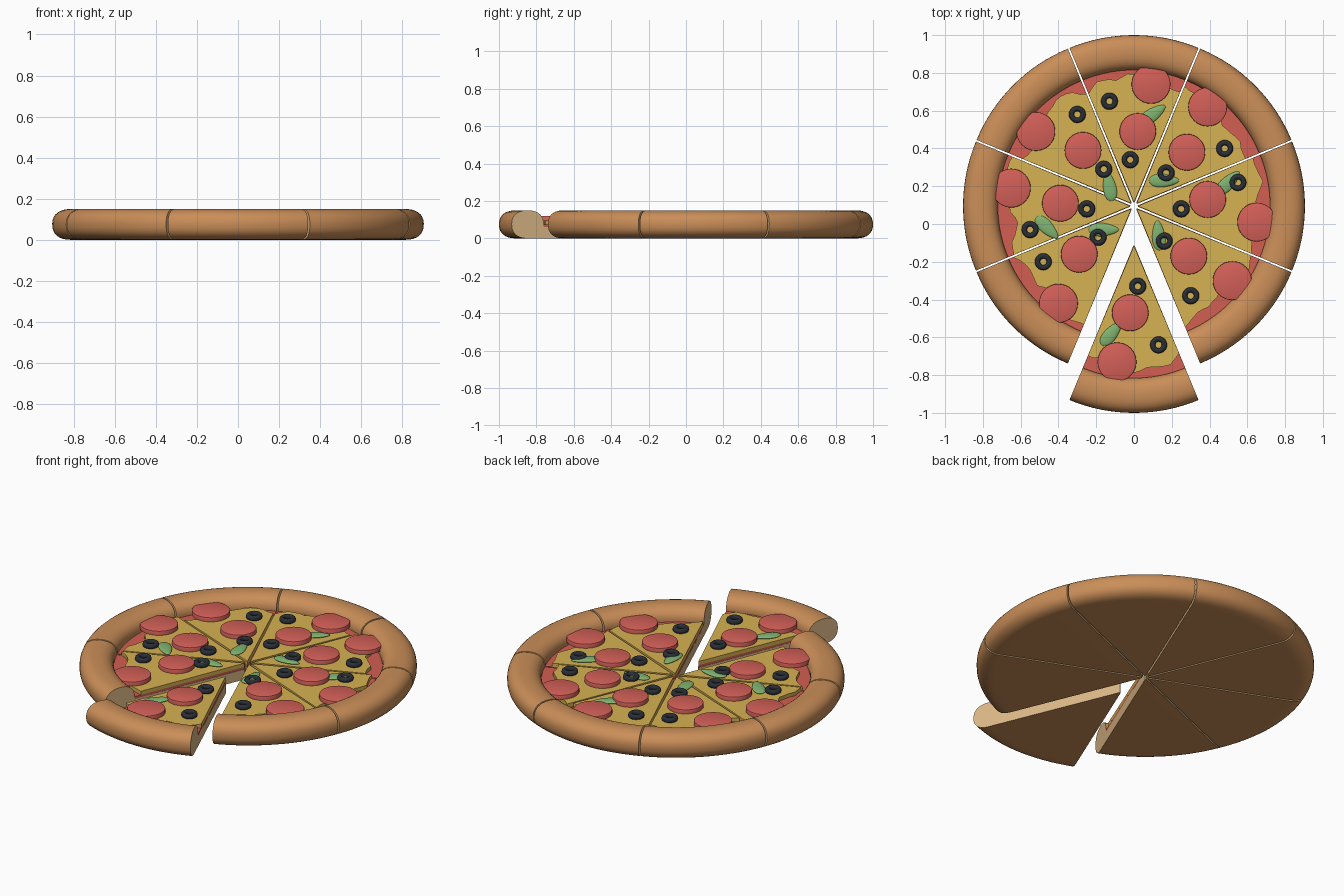
import bpy, bmesh, math, random
from mathutils import Matrix, Vector

cube = bpy.data.objects.get("Cube")
if cube:
    bpy.data.objects.remove(cube, do_unlink=True)
random.seed(4)


def material(name, r, g, b):
    linear = [((c / 255 + 0.055) / 1.055) ** 2.4 for c in (r, g, b)] + [1]
    mat = bpy.data.materials.new(name)
    mat.use_nodes = True
    mat.diffuse_color = linear
    mat.node_tree.nodes["Principled BSDF"].inputs["Base Color"].default_value = linear
    return mat


crust = material("baked crust", 202, 142, 88)
dough = material("pale dough", 222, 186, 136)
sauce = material("tomato sauce", 212, 94, 82)
cheese = material("melted cheese", 214, 178, 82)
meat = material("pepperoni red", 212, 96, 88)
black = material("black olive", 42, 47, 54)
green = material("basil green", 128, 180, 112)

CENTRE_Y = 0.095     # middle of the whole pie
PULL = 0.19          # how far the front slice is drawn out
GAP = 0.012          # outward shift that opens the cuts
HALF = math.pi / 8   # half a slice
STEPS = 16
BASE, SAUCE_TOP, CHEESE_TOP = 0.06, 0.073, 0.095


def finish(bm, name, mats, location=(0, 0, 0), turn=0):
    bmesh.ops.recalc_face_normals(bm, faces=bm.faces[:])
    mesh = bpy.data.meshes.new(name)
    bm.to_mesh(mesh)
    bm.free()
    for mat in mats:
        mesh.materials.append(mat)
    for poly in mesh.polygons:
        poly.use_smooth = True
    mesh.set_sharp_from_angle(angle=math.radians(40))
    obj = bpy.data.objects.new(name, mesh)
    obj.location = location
    obj.rotation_euler.z = turn
    bpy.context.collection.objects.link(obj)
    return obj


def crust_profile():
    """Flat base running out to a puffed rim, as (radius, height) points."""
    mid, wide, tall = 0.8125 - GAP, 0.0925, 0.075
    points = [(0.008, 0)]
    for i in range(25):
        a = -math.pi / 2 + i / 24 * math.pi * 1.53
        c, s = math.cos(a), math.sin(a)
        points.append((mid + wide * math.copysign(abs(c) ** 0.85, c),
                       tall + tall * math.copysign(abs(s) ** 0.85, s)))
    points = [p for p in points if p[0] > mid or p[1] > BASE or p[1] < 0.001]
    return points + [(mid - wide + 0.002, BASE), (0.008, BASE)]


def sweep_slice(name, profile, mats, location, turn):
    """Sweep a closed profile through one slice; cut faces take the last material."""
    bm = bmesh.new()
    rings = []
    for i in range(STEPS + 1):
        a = -HALF + 2 * HALF * i / STEPS
        rings.append([bm.verts.new((r * math.cos(a), r * math.sin(a), z)) for r, z in profile])
    n = len(profile)
    for one, two in zip(rings, rings[1:]):
        for j in range(n):
            k = (j + 1) % n
            bm.faces.new((one[j], one[k], two[k], two[j]))
    for ring in (rings[0], rings[-1]):
        bm.faces.new(ring).material_index = len(mats) - 1
    return finish(bm, name, mats, location, turn)


def flat_slice(name, radius_at, low, high, mat, location, turn):
    """Extrude a wedge whose outer edge follows radius_at(angle)."""
    bm = bmesh.new()
    outline = [bm.verts.new((0.008, 0, low))]
    for i in range(STEPS + 1):
        a = -HALF + 2 * HALF * i / STEPS
        r = radius_at(a)
        outline.append(bm.verts.new((r * math.cos(a), r * math.sin(a), low)))
    face = bm.faces.new(outline)
    grown = bmesh.ops.extrude_face_region(bm, geom=[face])["geom"]
    top = [v for v in grown if isinstance(v, bmesh.types.BMVert)]
    bmesh.ops.translate(bm, verts=top, vec=(0, 0, high - low))
    return finish(bm, name, [mat], location, turn)


# Eight slices, the front one drawn out
profile = crust_profile()
for k in range(8):
    turn = -math.pi / 2 + k * 2 * HALF
    shift = GAP + (PULL if k == 0 else 0)
    spot = Vector((math.cos(turn) * shift, CENTRE_Y + math.sin(turn) * shift, 0))
    phase = random.uniform(0, 6)

    def wavy(a):
        wave = 0.026 * math.sin(7 * a + phase) + 0.016 * math.sin(19 * a + 2 * phase)
        return 0.655 + wave + random.uniform(-0.008, 0.008)

    sweep_slice(f"crust_slice_{k}", profile, [crust, dough], spot, turn)
    flat_slice(f"sauce_slice_{k}", lambda a: 0.72 - GAP + 0.004, BASE, SAUCE_TOP, sauce, spot, turn)
    flat_slice(f"cheese_slice_{k}", wavy, SAUCE_TOP, CHEESE_TOP, cheese, spot, turn)


def pepperoni(x, y, radius):
    bm = bmesh.new()
    bmesh.ops.create_cone(bm, cap_ends=True, segments=32, radius1=radius, radius2=radius, depth=0.026)
    rim = [e for e in bm.edges if all(v.co.z > 0 for v in e.verts)]
    bmesh.ops.bevel(bm, geom=rim, offset=0.005, segments=2, affect='EDGES', profile=0.5)
    finish(bm, "pepperoni", [meat], (x, y, CHEESE_TOP + 0.012))


def olive(x, y):
    bm = bmesh.new()
    rings = []
    for i in range(20):
        a = math.tau * i / 20
        ring = []
        for j in range(10):
            b = math.tau * j / 10
            r = 0.031 + 0.014 * math.cos(b)
            ring.append(bm.verts.new((r * math.cos(a), r * math.sin(a), 0.015 * math.sin(b))))
        rings.append(ring)
    for i in range(20):
        one, two = rings[i - 1], rings[i]
        for j in range(10):
            bm.faces.new((one[j - 1], one[j], two[j], two[j - 1]))
    finish(bm, "olive_ring", [black], (x, y, CHEESE_TOP + 0.012))


def basil(x, y, degrees):
    bm = bmesh.new()
    bmesh.ops.create_uvsphere(bm, u_segments=20, v_segments=10, radius=1)
    for v in bm.verts:
        taper = 1 - 0.3 * v.co.x
        v.co = Vector((v.co.x * 0.08, v.co.y * 0.034 * taper, v.co.z * 0.01))
    finish(bm, "basil_leaf", [green], (x, y, CHEESE_TOP + 0.006), math.radians(degrees))


# Toppings, placed in hundredths of a unit
outer = [(9, 74), (39, 62), (-52, 49), (-65, 19), (65, 1), (52, -30), (-40, -42), (-9, -73)]
inner = [(2, 49), (28, 38), (-27, 39), (-39, 11), (39, 13), (29, -17), (-29, -16), (-2, -47)]
for spots, radius in ((outer, 0.103), (inner, 0.097)):
    for x, y in spots:
        pepperoni(x / 100, y / 100, radius)

for x, y in [(-13, 65), (-30, 58), (-2, 34), (-16, 29), (17, 27), (48, 40), (55, 22), (25, 8),
             (-25, 8), (-55, -3), (-48, -20), (-19, -7), (16, -9), (30, -38), (2, -33), (13, -64)]:
    olive(x / 100, y / 100)

for x, y, angle in [(10, 58, 35), (-13, 20, 100), (16, 23, 0), (50, 22, 45),
                    (-46, -2, -45), (-16, -3, 0), (13, -6, 95), (-12, -58, 50)]:
    basil(x / 100, y / 100, angle)
